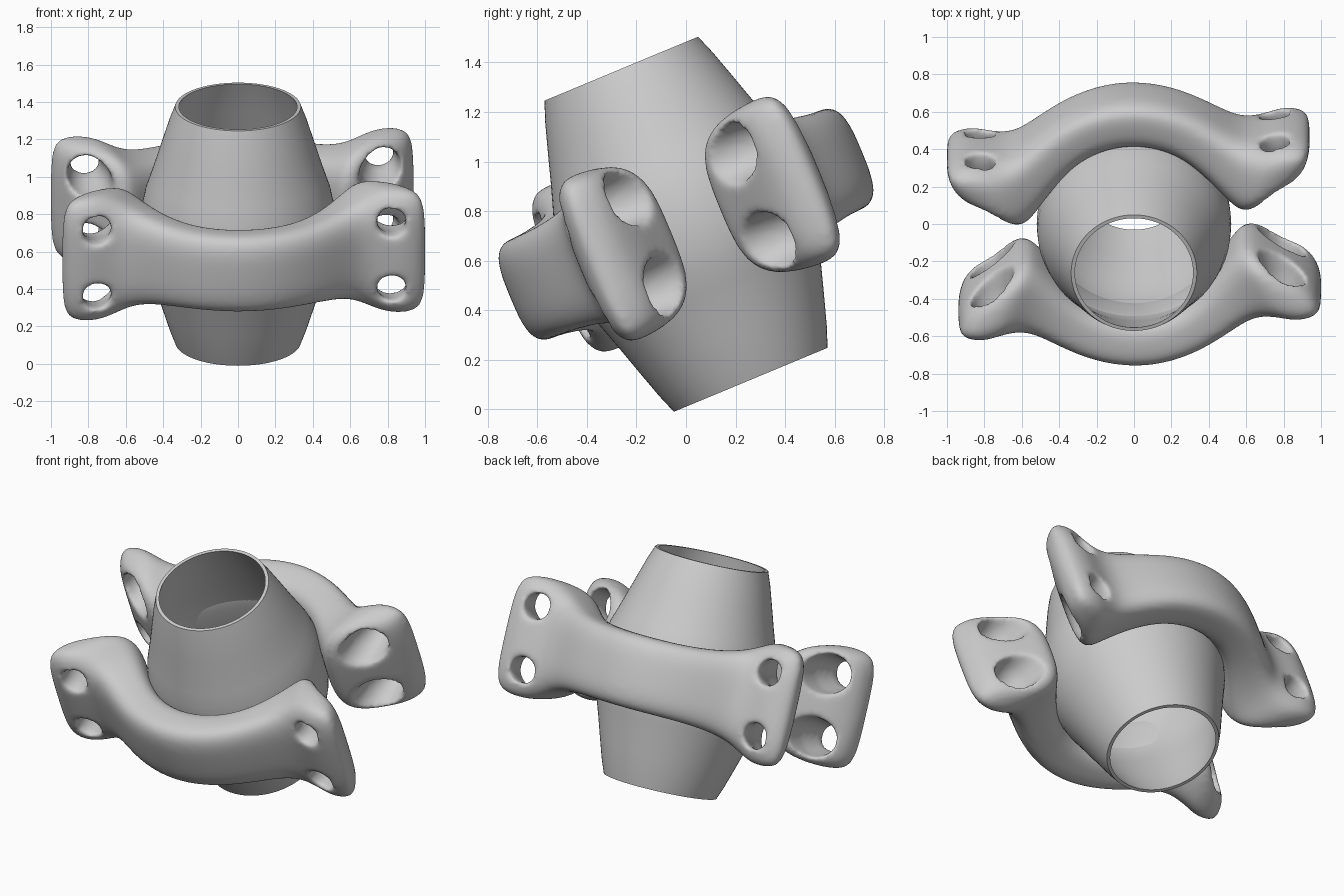
import bpy, bmesh
from math import cos, sin, pi, radians, copysign
from mathutils import Matrix, Vector

if "Cube" in bpy.data.objects:
    bpy.data.objects.remove(bpy.data.objects["Cube"])

# Whole assembly leans back around x
TILT = Matrix.Translation((0, 0, 0.747)) @ Matrix.Rotation(radians(22.6), 4, 'X')


def loft(name, rings, cyclic=False):
    """Skin a list of equal-length point rings into an object."""
    bm = bmesh.new()
    rows = [[bm.verts.new(p) for p in r] for r in rings]
    n = len(rows[0])
    pairs = list(zip(rows, rows[1:])) + ([(rows[-1], rows[0])] if cyclic else [])
    for a, b in pairs:
        for i in range(n):
            j = (i + 1) % n
            bm.faces.new((a[i], a[j], b[j], b[i]))
    if not cyclic:
        bm.faces.new(rows[0])
        bm.faces.new(rows[-1])
    bmesh.ops.recalc_face_normals(bm, faces=bm.faces)
    me = bpy.data.meshes.new(name)
    bm.to_mesh(me)
    bm.free()
    ob = bpy.data.objects.new(name, me)
    bpy.context.collection.objects.link(ob)
    return ob


def circle(r, z, n=96):
    return [(r * cos(2 * pi * i / n), r * sin(2 * pi * i / n), z) for i in range(n)]


def shade(ob, angle):
    bpy.ops.object.select_all(action='DESELECT')
    ob.select_set(True)
    bpy.context.view_layer.objects.active = ob
    bpy.ops.object.shade_smooth_by_angle(angle=radians(angle))


# Barrel-shaped open pipe with a thin wall
half = [(0.52, 0), (0.515, 0.1), (0.494, 0.2), (0.467, 0.28),
        (0.441, 0.36), (0.404, 0.48), (0.366, 0.6), (0.336, 0.68)]
outer = [(r, -z) for r, z in half[:0:-1]] + half
inner = [(r - 0.02, z) for r, z in reversed(outer)]
pipe = loft("pipe", [circle(r, z) for r, z in outer + inner], cyclic=True)
pipe.matrix_world = TILT
shade(pipe, 40)

# Clamp stations: outer edge (x, y), inner edge (x, y), half height
stations = [
    (0.00, -0.780, 0.00, -0.500, 0.230),
    (0.20, -0.750, 0.15, -0.475, 0.230),
    (0.38, -0.670, 0.29, -0.405, 0.235),
    (0.52, -0.575, 0.42, -0.270, 0.255),
    (0.63, -0.510, 0.53, -0.130, 0.300),
    (0.74, -0.510, 0.60, -0.085, 0.365),
    (0.84, -0.530, 0.72, -0.170, 0.385),
    (0.94, -0.510, 0.86, -0.260, 0.370),
    (0.985, -0.46, 0.96, -0.360, 0.310),
]


def section(ox, oy, ix, iy, h, n=24):
    """Rounded rectangle between the outer and inner edge, shorter at the inner edge."""
    o, i = Vector((ox, oy, 0)), Vector((ix, iy, 0))
    pts = []
    for k in range(n):
        t = 2 * pi * (k + 0.5) / n
        u = copysign(abs(cos(t)) ** 0.6, cos(t))
        v = copysign(abs(sin(t)) ** 0.6, sin(t))
        p = (o + i) / 2 + (o - i) / 2 * u
        p.z = h * v * (0.94 + 0.06 * u)
        pts.append(p)
    return pts


left = [(-a, b, -c, d, h) for a, b, c, d, h in stations[:0:-1]]
blank = loft("clamp_blank", [section(*s) for s in left + stations])
blank.modifiers.new("Round", 'SUBSURF').levels = 2

# Flared bolt holes, two in each ear
cutters = []
for sx in (-1, 1):
    for sz in (-1, 1):
        rings = []
        for y, r, x in ((-0.8, 0.076, 0.79), (-0.45, 0.078, 0.79),
                        (-0.3, 0.112, 0.785), (0.1, 0.15, 0.78)):
            rings.append([(sx * x + r * cos(2 * pi * i / 32), y,
                           sz * 0.19 + r * sin(2 * pi * i / 32)) for i in range(32)])
        cutter = loft("hole_cutter", rings)
        cutter.hide_render = True
        cutters.append(cutter)
        cut = blank.modifiers.new("Hole", 'BOOLEAN')
        cut.operation = 'DIFFERENCE'
        cut.solver = 'EXACT'
        cut.object = cutter

# Melt the edges into a soft cast surface
rem = blank.modifiers.new("Remesh", 'REMESH')
rem.mode = 'VOXEL'
rem.voxel_size = 0.015
soft = blank.modifiers.new("Soften", 'SMOOTH')
soft.factor = 0.5
soft.iterations = 10

bpy.context.view_layer.update()
deps = bpy.context.evaluated_depsgraph_get()
clamp_mesh = bpy.data.meshes.new_from_object(blank.evaluated_get(deps))
for ob in cutters + [blank]:
    bpy.data.objects.remove(ob)

# Front and back clamps, half a turn apart around the pipe
for name, turn in (("front_clamp", 4), ("back_clamp", 184)):
    ob = bpy.data.objects.new(name, clamp_mesh.copy())
    bpy.context.collection.objects.link(ob)
    ob.matrix_world = TILT @ Matrix.Rotation(radians(turn), 4, 'Z')
    shade(ob, 80)
